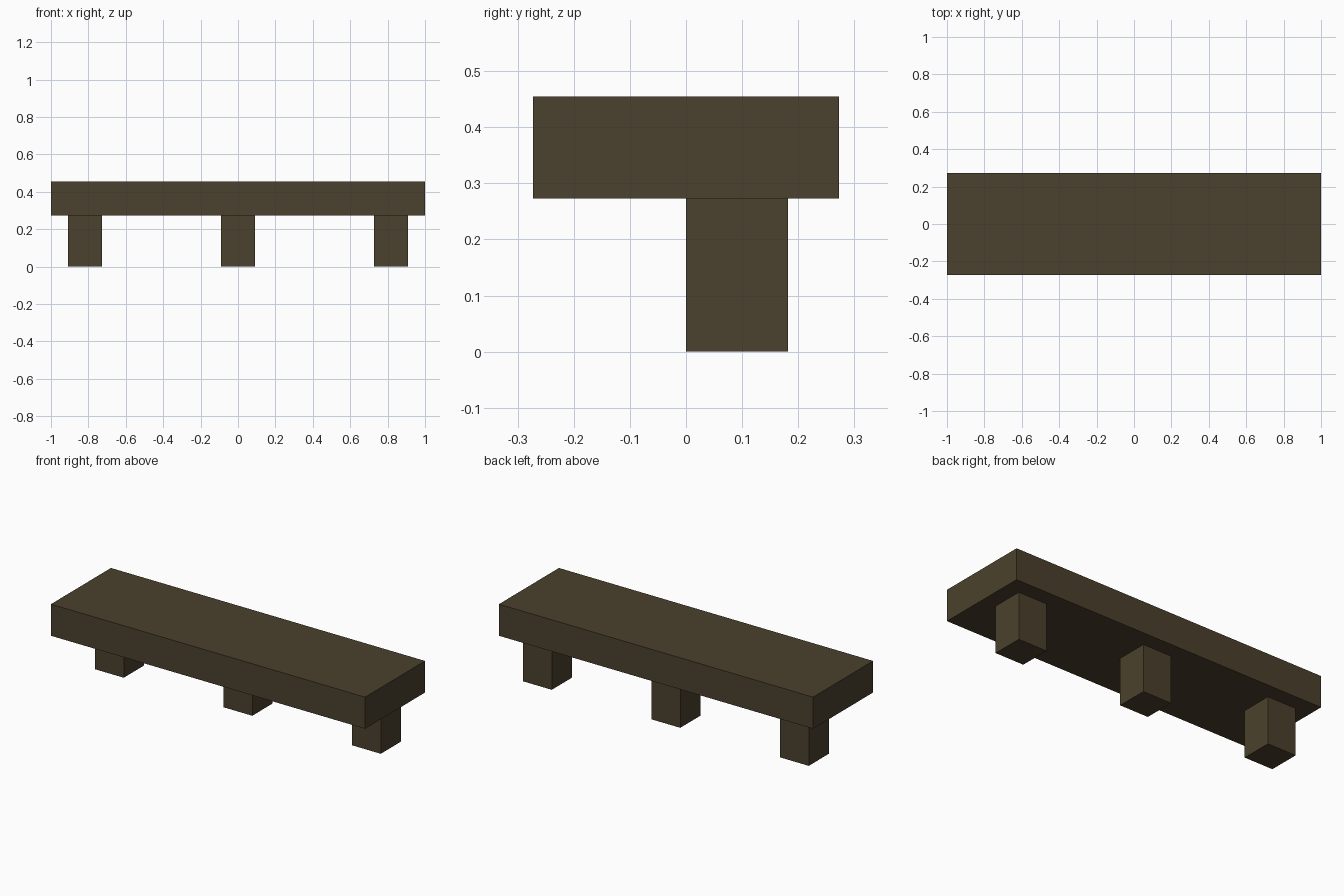
import bpy

if "Cube" in bpy.data.objects:
    bpy.data.objects.remove(bpy.data.objects["Cube"])

U = 1 / 11  # one module; the plank is 22 modules long

wood = bpy.data.materials.new("dark_wood")
wood.diffuse_color = (0.07, 0.053, 0.026, 1)
wood.use_nodes = True
wood.node_tree.nodes["Principled BSDF"].inputs["Base Color"].default_value = wood.diffuse_color


def box(name, low, high):
    """Flat-sided box between two corners given in modules."""
    centre = [(a + b) / 2 * U for a, b in zip(low, high)]
    size = [(b - a) * U for a, b in zip(low, high)]
    bpy.ops.mesh.primitive_cube_add(size=1, location=centre)
    obj = bpy.context.object
    obj.name = name
    obj.scale = size
    bpy.ops.object.transform_apply(location=False, rotation=False, scale=True)
    obj.data.materials.append(wood)
    return obj


# Thick top plank
box("plank", (-11, -3, 3), (11, 3, 5))

# Three square legs, set towards the back
for name, x in (("left_leg", -9), ("middle_leg", 0), ("right_leg", 9)):
    box(name, (x - 1, 0, 0), (x + 1, 2, 3))
